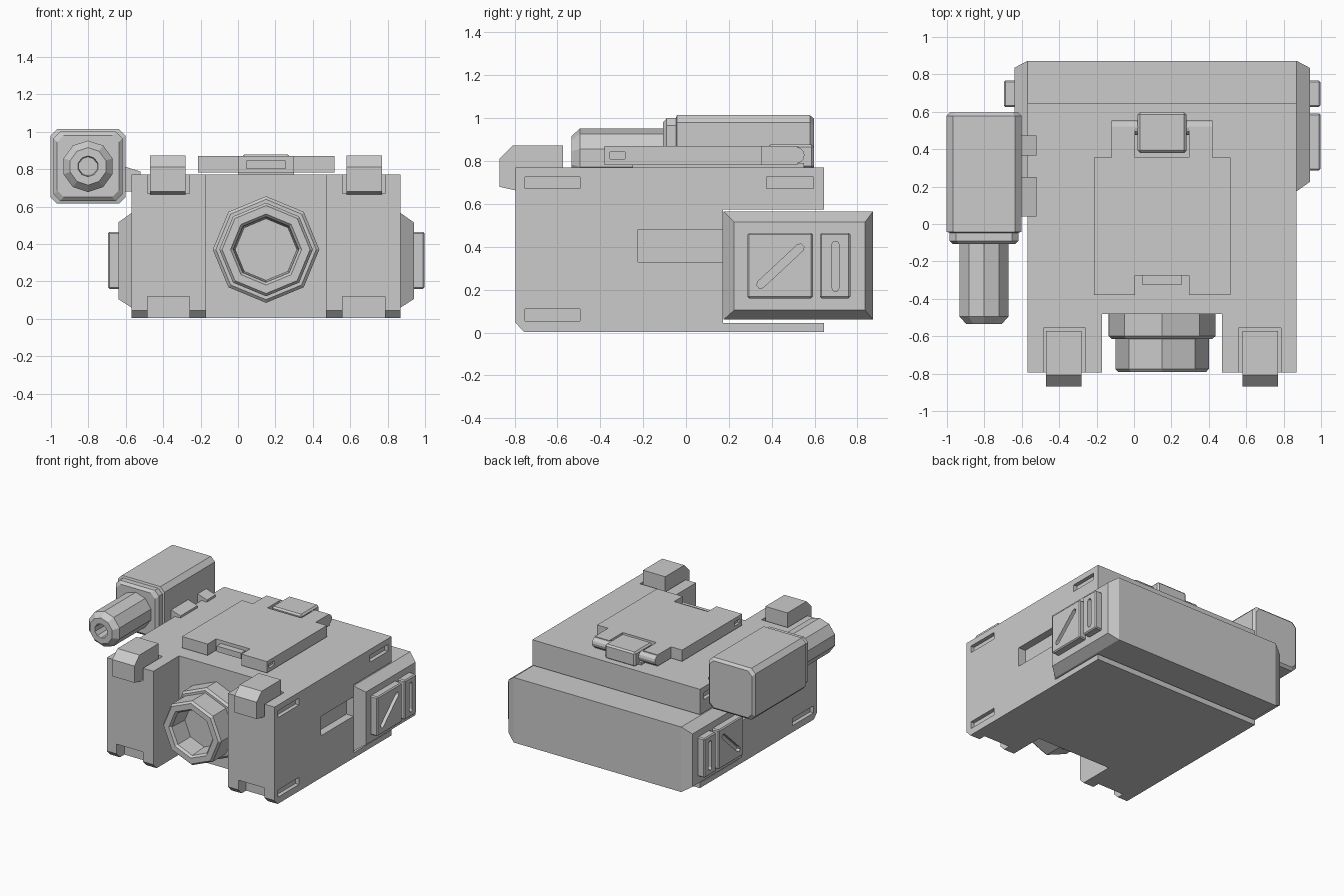
import bpy, bmesh
from math import sin, cos, pi, radians

if "Cube" in bpy.data.objects:
    bpy.data.objects.remove(bpy.data.objects["Cube"])

CX = 0.15  # symmetry plane of the main housing


def loft(name, rings, bevel=0.0):
    """Closed solid through a list of equal-length point rings."""
    bm = bmesh.new()
    vs = [[bm.verts.new(p) for p in r] for r in rings]
    n = len(rings[0])
    for a, b in zip(vs, vs[1:]):
        for i in range(n):
            j = (i + 1) % n
            bm.faces.new((a[i], a[j], b[j], b[i]))
    bm.faces.new(vs[0])
    bm.faces.new(vs[-1])
    bmesh.ops.recalc_face_normals(bm, faces=bm.faces)
    if bevel:
        bmesh.ops.bevel(bm, geom=list(bm.edges), offset=bevel, segments=1,
                        affect='EDGES', clamp_overlap=True)
    me = bpy.data.meshes.new(name)
    bm.to_mesh(me)
    bm.free()
    ob = bpy.data.objects.new(name, me)
    bpy.context.collection.objects.link(ob)
    return ob


def box(name, x0, x1, y0, y1, z0, z1, bevel=0.0):
    ring = lambda x: [(x, y0, z0), (x, y1, z0), (x, y1, z1), (x, y0, z1)]
    return loft(name, [ring(x0), ring(x1)], bevel)


def prism_x(name, x0, x1, pts, bevel=0.0):
    """Extrude a (y, z) profile along x."""
    return loft(name, [[(x, y, z) for y, z in pts] for x in (x0, x1)], bevel)


def turned(name, n, cx, cz, profile):
    """n-sided body along y from (y, radius) pairs, one corner pointing up."""
    return loft(name, [[(cx + r * sin(2 * pi * k / n), y, cz + r * cos(2 * pi * k / n))
                        for k in range(n)] for y, r in profile])


def carve(ob, cutters):
    """Subtract cutters one after another, then remove them."""
    for c in cutters:
        c.hide_render = True
        m = ob.modifiers.new("cut", 'BOOLEAN')
        m.operation, m.solver, m.object = 'DIFFERENCE', 'EXACT', c
    dg = bpy.context.evaluated_depsgraph_get()
    dg.update()
    me = bpy.data.meshes.new_from_object(ob.evaluated_get(dg))
    ob.modifiers.clear()
    ob.data = me
    for c in cutters:
        bpy.data.objects.remove(c)


def mbox(name, s, d0, d1, *rest, bevel=0.0):
    """Box at distance d0..d1 from the symmetry plane, on side s."""
    a, b = sorted((CX + s * d0, CX + s * d1))
    return box(name, a, b, *rest, bevel=bevel)


def slot(name, s, d0, d1, y, z, length, width, ang):
    """Round-ended cutter lying in a side face."""
    pts = []
    h, r = length / 2 - width / 2, width / 2
    for k in range(8):
        t = -pi / 2 + pi * (k if k < 4 else k - 1) / 3
        u = r * cos(t) + (h if k < 4 else -h)
        v = r * sin(t)
        pts.append((y + u * cos(ang) - v * sin(ang), z + u * sin(ang) + v * cos(ang)))
    return prism_x(name, CX + s * d0, CX + s * d1, pts)


# main housing with lower front chamfer
body = prism_x("main_housing", -0.57, 0.87,
               [(-0.795, 0.045), (-0.755, 0.003), (0.643, 0.003), (0.643, 0.77), (-0.795, 0.77)])
cuts = [box("lens_bay", -0.17, 0.47, -1, -0.48, -0.2, 1),
        box("pack_bay", -0.8, 1.1, 0.173, 0.9, 0.045, 0.573)]
for s in (-1, 1):
    cuts += [
        mbox("hook_seat", s, 0.41, 0.635, -1, -0.555, 0.67, 1),
        mbox("foot_notch", s, 0.41, 0.635, -1, -0.70, -0.2, 0.12),
        mbox("side_channel", s, 0.66, 0.9, -0.225, 0.2, 0.33, 0.48),
        mbox("slot_front_top", s, 0.69, 0.9, -0.75, -0.495, 0.672, 0.725),
        mbox("slot_front_low", s, 0.69, 0.9, -0.75, -0.495, 0.055, 0.11),
        mbox("slot_back_top", s, 0.69, 0.9, 0.375, 0.595, 0.672, 0.725)]
carve(body, cuts)

# rear pack with tapered side caps
pack_ring = lambda x, y0, y1, z0, z1: [(x, y0, z0), (x, y1, z0), (x, y1, z1), (x, y0, z1)]
outer, inner = (0.175, 0.872, 0.06, 0.565), (0.225, 0.835, 0.105, 0.515)
loft("rear_pack", [pack_ring(-0.64, *inner), pack_ring(-0.57, *outer),
                   pack_ring(0.87, *outer), pack_ring(0.94, *inner)])

for s, side in ((-1, "left"), (1, "right")):
    # raised side panels with engraved slots
    p = mbox(side + "_wide_panel", s, 0.77, 0.846, 0.287, 0.592, 0.16, 0.465, bevel=0.008)
    carve(p, [slot("cut", s, 0.815, 0.9, 0.44, 0.31, 0.29, 0.038, radians(43))])
    p = mbox(side + "_narrow_panel", s, 0.77, 0.846, 0.625, 0.767, 0.16, 0.465, bevel=0.008)
    carve(p, [slot("cut", s, 0.815, 0.9, 0.697, 0.31, 0.235, 0.036, pi / 2)])
    # front hooks
    a, b = sorted((CX + s * 0.43, CX + s * 0.62))
    prism_x(side + "_front_hook", a, b,
            [(-0.87, 0.68), (-0.87, 0.81), (-0.808, 0.872), (-0.573, 0.872), (-0.573, 0.66), (-0.78, 0.66)])

# hollow octagonal lens
turned("lens_barrel", 8, CX, 0.37,
       [(-0.47, 0.285), (-0.60, 0.285), (-0.615, 0.268), (-0.615, 0.25), (-0.775, 0.25),
        (-0.792, 0.235), (-0.792, 0.19), (-0.775, 0.175), (-0.63, 0.165)])

# top hatch plate with latch notch and hinge cutouts
hatch = box("hatch_plate", -0.215, 0.515, -0.38, 0.52, 0.782, 0.87)
carve(hatch, [box("c1", 0.005, 0.295, -0.6, -0.275, 0.6, 1),
              box("c2", 0.005, 0.295, 0.355, 0.7, 0.6, 1),
              box("c3", -0.4, -0.12, 0.355, 0.7, 0.6, 1),
              box("c4", 0.42, 0.7, 0.355, 0.7, 0.6, 1),
              box("c5", -0.4, -0.195, -0.355, -0.285, 0.81, 0.842),
              box("c6", 0.495, 0.7, -0.355, -0.285, 0.81, 0.842)])
box("hatch_latch", 0.045, 0.255, -0.325, -0.26, 0.80, 0.845)
box("hatch_seat", 0.0, 0.3, -0.25, 0.55, 0.76, 0.79)
box("hinge_knuckle", 0.02, 0.28, 0.38, 0.598, 0.765, 0.877, 0.012)
prism_x("hinge_pin", -0.12, 0.42, [(0.515 + 0.038 * cos(2 * pi * k / 12),
                                    0.828 + 0.038 * sin(2 * pi * k / 12)) for k in range(12)])


# side-mounted lamp unit: chamfered square case and ten-sided nozzle
def chamfered(y, h, c=0.035):
    q = [(h, h - c), (h - c, h), (c - h, h), (-h, h - c), (-h, c - h), (c - h, -h), (h - c, -h), (h, c - h)]
    return [(-0.802 + u, y, 0.815 + v) for u, v in q]


loft("lamp_case", [chamfered(y, h) for y, h in
                   [(0.597, 0.182), (0.578, 0.2), (-0.042, 0.2), (-0.047, 0.185), (-0.09, 0.185), (-0.108, 0.165)]])
turned("lamp_nozzle", 10, -0.802, 0.815,
       [(-0.09, 0.1375), (-0.495, 0.1375), (-0.535, 0.1), (-0.535, 0.055), (-0.40, 0.05)])

# brackets joining the lamp to the housing
for i, (y0, y1) in enumerate([(0.04, 0.25), (0.365, 0.472)]):
    prof = [(-0.61, 0.815), (-0.522, 0.787), (-0.522, 0.765), (-0.56, 0.765), (-0.565, 0.68), (-0.61, 0.68)]
    loft("lamp_bracket_%d" % i, [[(x, y, z) for x, z in prof] for y in (y0, y1)])
